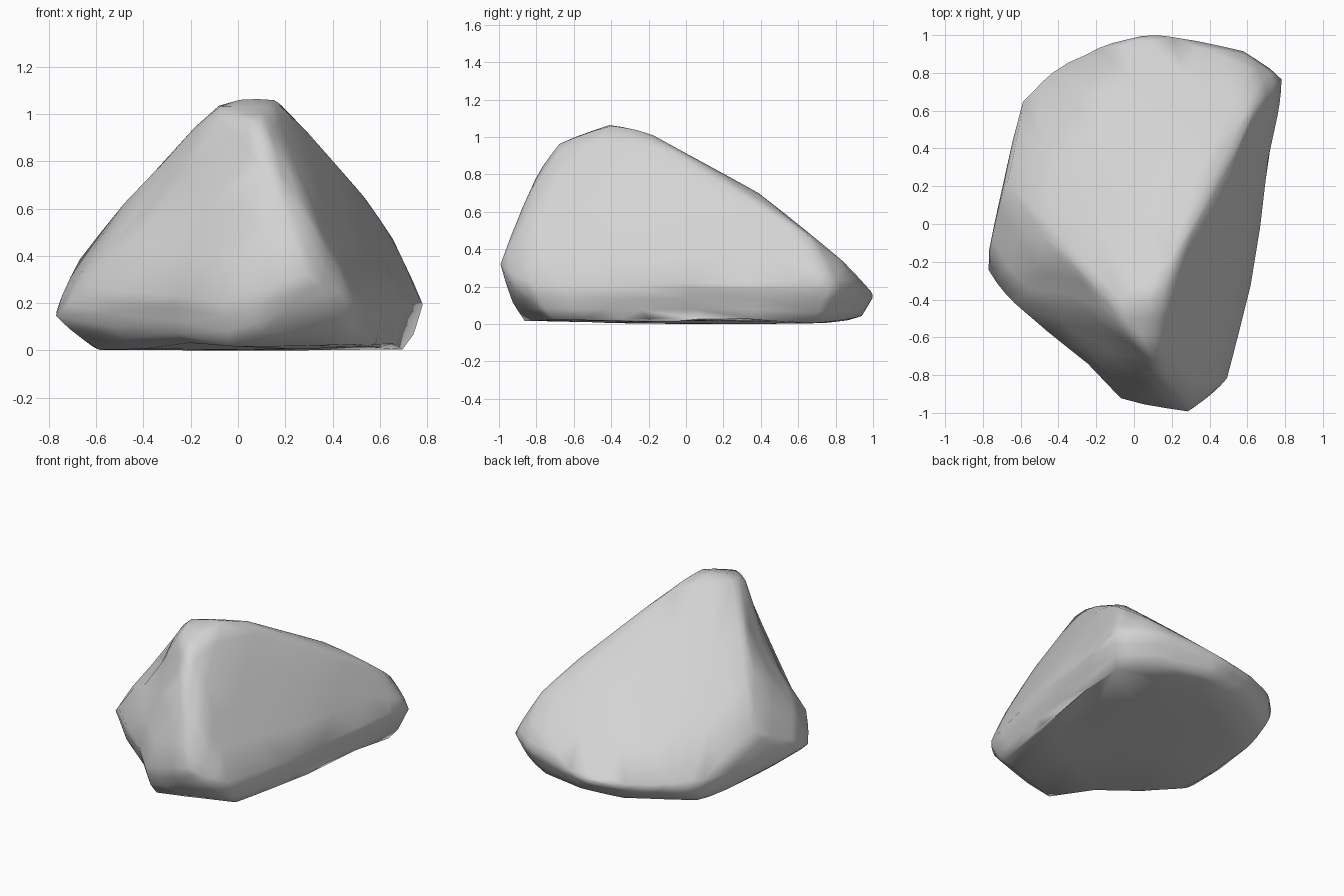
import bpy
import bmesh
import math
from mathutils import Vector

cube = bpy.data.objects.get("Cube")
if cube:
    bpy.data.objects.remove(cube, do_unlink=True)

# One grey stone material
stone = bpy.data.materials.new("stone grey")
stone.use_nodes = True
grey = (0.65, 0.65, 0.65, 1)
stone.diffuse_color = grey
shader = next(n for n in stone.node_tree.nodes if n.type == "BSDF_PRINCIPLED")
shader.inputs["Base Color"].default_value = grey
shader.inputs["Roughness"].default_value = 0.9

# Corner points of the boulder, grouped by the edge they lie on
crest = [(-.07, -.42, 1.06), (.15, -.4, 1.07), (.09, -.68, .97), (-.07, -.55, 1), (.2, -.2, 1.03)]
right_ridge = [(.4, .37, .72), (.5, .22, .69), (.55, .42, .63), (.66, .66, .47), (.6, .84, .34)]
left_ridge = [(-.39, -.2, .74), (-.55, .05, .5), (-.68, .24, .38)]
front_ridge = [(.12, -.81, .79), (.23, -.7, .8), (.33, -.88, .5), (.29, -1, .32)]
back_rim = [(.79, .78, .19), (.58, .92, .2), (.2, 1, .17), (.05, 1, .14),
            (-.2, .94, .15), (-.45, .83, .16), (-.59, .68, .18)]
side_rim = [(.77, .6, .22), (.62, -.35, .2), (.5, -.82, .2), (.38, -.93, .2), (-.06, -.94, .2),
            (-.66, -.41, .26), (-.79, -.25, .14), (-.74, 0, .2), (-.64, .33, .32)]
base_rim = [(-.61, -.25, 0), (-.6, .42, .03), (-.53, .62, .01), (-.14, .87, .02), (.15, .94, .04),
            (.5, .85, .02), (.73, .7, 0), (.58, -.2, .02), (.48, -.73, .02), (-.03, -.89, .01)]

# Shrink-wrap a skin around the corners
bm = bmesh.new()
for group in (crest, right_ridge, left_ridge, front_ridge, back_rim, side_rim, base_rim):
    for point in group:
        bm.verts.new(point)
hull = bmesh.ops.convex_hull(bm, input=bm.verts)
loose = set(hull["geom_interior"]) | set(hull["geom_unused"])
bmesh.ops.delete(bm, geom=[v for v in loose if isinstance(v, bmesh.types.BMVert)], context="VERTS")
bmesh.ops.recalc_face_normals(bm, faces=bm.faces)

# Refine the skin and round its edges a little
bmesh.ops.subdivide_edges(bm, edges=bm.edges, cuts=2, use_grid_fill=True)
bmesh.ops.triangulate(bm, faces=bm.faces)
bmesh.ops.smooth_vert(bm, verts=bm.verts, factor=0.2, use_axis_x=True, use_axis_y=True, use_axis_z=True)


def dent(middle, radius, depth):
    """Press a soft hollow into the surface around a point."""
    bm.normal_update()
    for v in bm.verts:
        reach = (v.co - Vector(middle)).length / radius
        if reach < 1:
            v.co -= v.normal * depth * (1 - reach * reach)


# Shallow hollows in the front left face and low on the right flank
dent((-.38, -.47, .62), .35, .05)
dent((-.3, -.7, .1), .3, .03)
dent((.64, .25, .05), .3, .03)

mesh = bpy.data.meshes.new("boulder")
bm.to_mesh(mesh)
bm.free()
mesh.materials.append(stone)
boulder = bpy.data.objects.new("boulder", mesh)
bpy.context.collection.objects.link(boulder)

# Soft worn shading
bpy.context.view_layer.objects.active = boulder
boulder.select_set(True)
bpy.ops.object.shade_smooth_by_angle(angle=math.radians(80))
